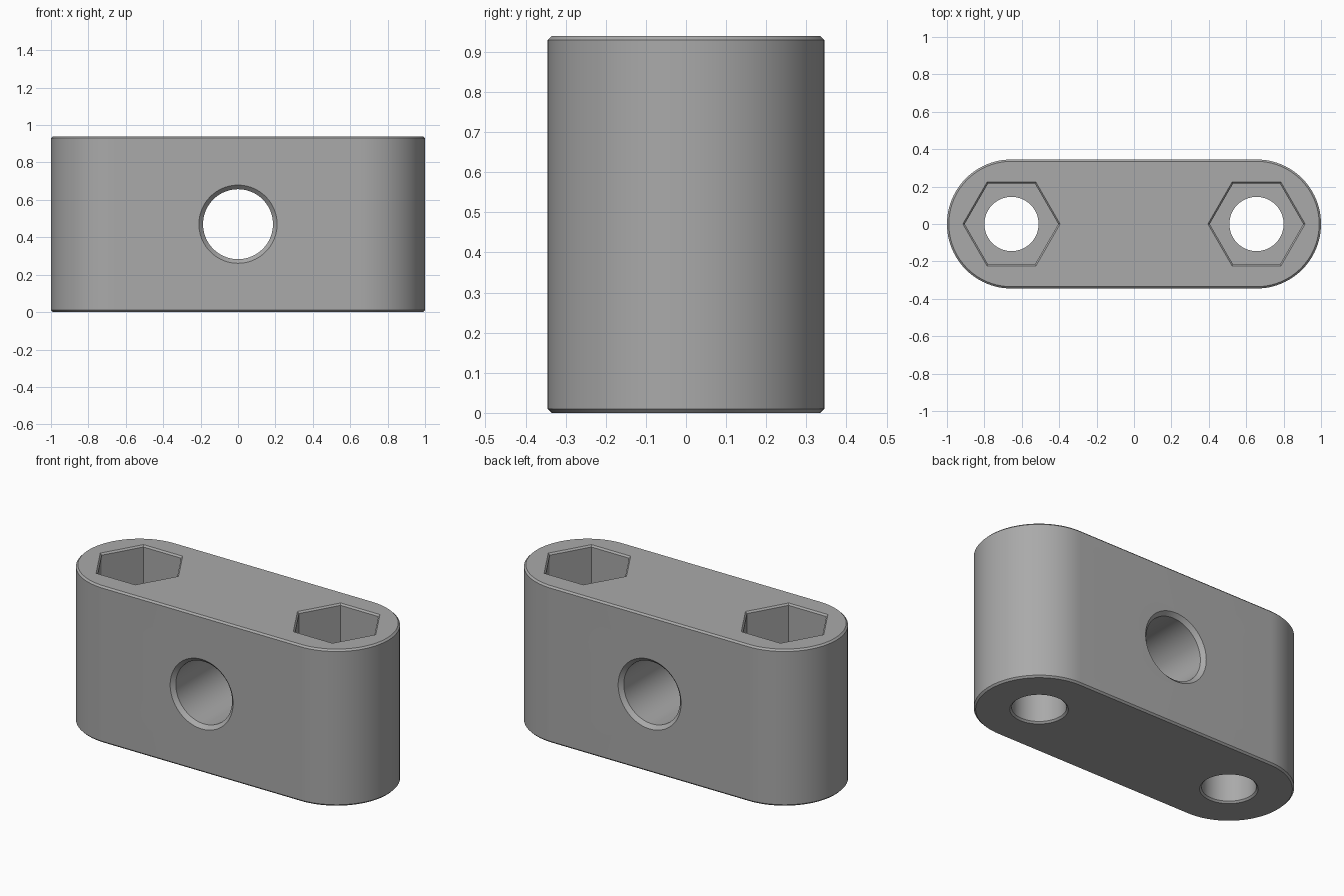
import bpy, bmesh
from math import cos, sin, pi, radians
from mathutils import Matrix, Vector

cube = bpy.data.objects.get("Cube")
if cube:
    bpy.data.objects.remove(cube, do_unlink=True)

HEIGHT = 0.94
RADIUS = 0.345       # rounded ends
SPACING = 0.655      # bolt holes from the centre
CHAMFER = 0.01
MID = HEIGHT / 2

grey = bpy.data.materials.new("grey plastic")
grey.use_nodes = True
colour = (0.4, 0.4, 0.4, 1)
grey.diffuse_color = colour
grey.node_tree.nodes["Principled BSDF"].inputs["Base Color"].default_value = colour


def circle(r, sides):
    return [(r * cos(2 * pi * i / sides), r * sin(2 * pi * i / sides)) for i in range(sides)]


def slot(r, steps=48):
    """Outline with two half-round ends."""
    pts = []
    for side, start in ((1, -pi / 2), (-1, pi / 2)):
        for i in range(steps + 1):
            a = start + pi * i / steps
            pts.append((side * SPACING + r * cos(a), r * sin(a)))
    return pts


def loft(name, levels, outline, matrix=Matrix()):
    """Skin equal outlines stacked at (radius, z) levels and cap both ends."""
    bm = bmesh.new()
    rings = [[bm.verts.new(Vector((x, y, z))) for x, y in outline(r)] for r, z in levels]
    n = len(rings[0])
    for low, high in zip(rings, rings[1:]):
        for i in range(n):
            j = (i + 1) % n
            bm.faces.new((low[i], low[j], high[j], high[i]))
    bm.faces.new(rings[0][::-1])
    bm.faces.new(rings[-1])
    bm.transform(matrix)
    bmesh.ops.recalc_face_normals(bm, faces=bm.faces)
    mesh = bpy.data.meshes.new(name)
    bm.to_mesh(mesh)
    bm.free()
    mesh.materials.append(grey)
    obj = bpy.data.objects.new(name, mesh)
    bpy.context.collection.objects.link(obj)
    return obj


# Chamfered block
body = loft("clamp_block", [(RADIUS - CHAMFER, 0), (RADIUS, CHAMFER),
                            (RADIUS, HEIGHT - CHAMFER), (RADIUS - CHAMFER, HEIGHT)], slot)

# Cross hole, countersunk front and back
bore, sink, over = 0.187, 0.022, 0.02
cutters = [loft("cross_hole_cutter",
                [(bore + sink + over, -RADIUS - over), (bore, -RADIUS + sink),
                 (bore, RADIUS - sink), (bore + sink + over, RADIUS + over)],
                lambda r: circle(r, 96),
                Matrix.Translation((0, 0, MID)) @ Matrix.Rotation(radians(90), 4, 'X'))]

# Bolt holes below hexagonal nut pockets
for side, x in (("left", SPACING), ("right", -SPACING)):
    place = Matrix.Translation((x, 0, 0))
    cutters.append(loft(side + "_bolt_cutter",
                        [(0.145 + CHAMFER + over, -over), (0.145, CHAMFER), (0.145, HEIGHT - 0.2)],
                        lambda r: circle(r, 64), place))
    cutters.append(loft(side + "_nut_cutter",
                        [(0.25, 0.5), (0.25, HEIGHT - CHAMFER), (0.25 + CHAMFER + over, HEIGHT + over)],
                        lambda r: circle(r, 6), place))

bpy.context.view_layer.objects.active = body
for cutter in cutters:
    cutter.hide_render = True
    cut = body.modifiers.new(cutter.name, 'BOOLEAN')
    cut.operation = 'DIFFERENCE'
    cut.solver = 'EXACT'
    cut.object = cutter
    bpy.ops.object.modifier_apply(modifier=cut.name)
    bpy.data.objects.remove(cutter, do_unlink=True)

for obj in bpy.context.selected_objects:
    obj.select_set(False)
body.select_set(True)
bpy.ops.object.shade_smooth_by_angle(angle=radians(25))
